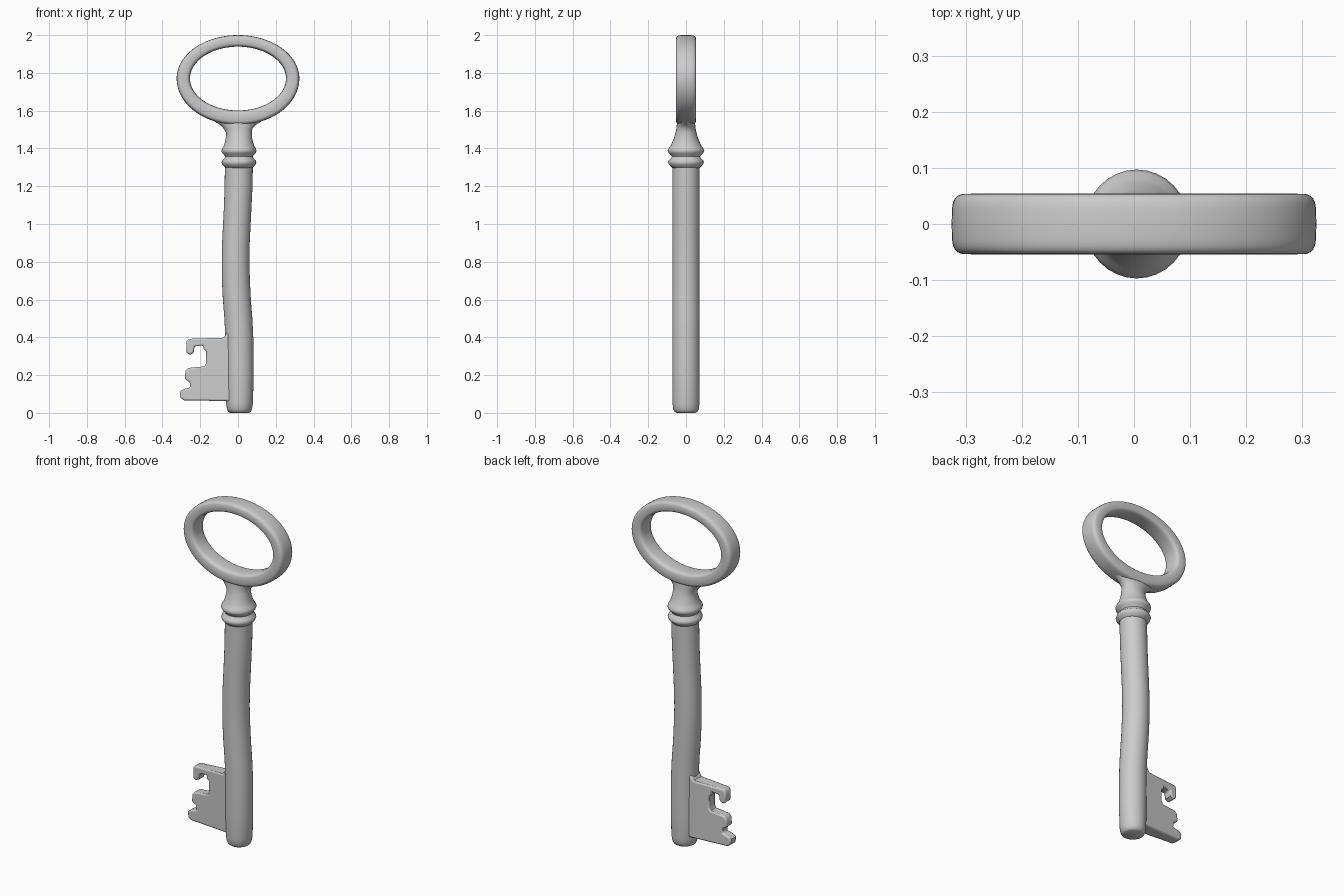
import bpy, bmesh
from math import cos, sin, pi, copysign, radians

if "Cube" in bpy.data.objects:
    bpy.data.objects.remove(bpy.data.objects["Cube"])


def finish(name, bm, angle=50):
    bmesh.ops.recalc_face_normals(bm, faces=bm.faces)
    me = bpy.data.meshes.new(name)
    bm.to_mesh(me)
    bm.free()
    me.shade_smooth()
    me.set_sharp_from_angle(angle=radians(angle))
    ob = bpy.data.objects.new(name, me)
    bpy.context.collection.objects.link(ob)
    return ob


def loft(name, loops, closed=False, angle=50):
    """Skin a list of point loops; cap the ends unless closed."""
    bm = bmesh.new()
    rows = [[bm.verts.new(p) for p in loop] for loop in loops]
    n = len(rows[0])
    pairs = list(zip(rows, rows[1:]))
    if closed:
        pairs.append((rows[-1], rows[0]))
    else:
        bm.faces.new(rows[0])
        bm.faces.new(rows[-1])
    for a, b in pairs:
        for i in range(n):
            j = (i + 1) % n
            bm.faces.new((a[i], a[j], b[j], b[i]))
    return finish(name, bm, angle)


def turned(name, stations, seg=32):
    """Stations are (z, x centre, x radius, y radius)."""
    angles = [2 * pi * i / seg for i in range(seg)]
    return loft(name, [[(cx + rx * cos(a), ry * sin(a), z) for a in angles]
                       for z, cx, rx, ry in stations])


# Slightly bent shaft with a rounded foot
shaft = [(0, .008, .050, .050), (.006, .008, .060, .060), (.02, .008, .066, .068),
         (.05, .008, .071, .071), (.2, .009, .074, .072), (.4, .007, .074, .072),
         (.5, .002, .074, .072), (.6, -.006, .074, .072), (.7, -.011, .074, .072),
         (.8, -.013, .073, .072), (.9, -.011, .073, .072), (1.0, -.006, .073, .072),
         (1.1, -.001, .073, .072), (1.2, .003, .074, .072), (1.33, .005, .074, .072)]
turned("shaft", shaft)

# Double collar and the neck that flares into the bow
collar = [(1.295, .070, .070), (1.305, .078, .080), (1.315, .088, .090),
          (1.327, .092, .095), (1.338, .088, .091), (1.348, .077, .079),
          (1.357, .073, .075), (1.366, .078, .080), (1.376, .089, .092),
          (1.388, .093, .097), (1.400, .089, .092), (1.412, .081, .082),
          (1.43, .075, .074), (1.46, .069, .062), (1.485, .069, .055),
          (1.505, .076, .051), (1.525, .095, .049), (1.55, .135, .046)]
turned("collar_and_neck", [(z, .005 if z < 1.5 else 0, rx, ry) for z, rx, ry in collar])

# Oval bow: rounded-square section swept between inner and outer ovals
SEG, SEC, CZ, HALF = 80, 24, 1.77, .054
loops = []
for i in range(SEG):
    a = 2 * pi * i / SEG
    ca, sa = cos(a), sin(a)
    ox, oz = .325 * ca, (.23 if sa > 0 else .245) * sa
    ix, iz = .254 * ca, .169 * sa
    loop = []
    for k in range(SEC):
        t = 2 * pi * k / SEC
        u = copysign(abs(cos(t)) ** .5, cos(t))
        v = copysign(abs(sin(t)) ** .5, sin(t))
        f = (u + 1) / 2
        loop.append((ix + (ox - ix) * f, HALF * v, CZ + iz + (oz - iz) * f))
    loops.append(loop)
loft("bow", loops, closed=True, angle=80)

# Toothed bit, thicker where it meets the shaft
outline = [(-.01, .44), (-.055, .43), (-.075, .398), (-.26, .392), (-.273, .378),
           (-.273, .318), (-.255, .308), (-.235, .318), (-.23, .352), (-.185, .358),
           (-.182, .338), (-.17, .328), (-.168, .262), (-.178, .246), (-.262, .238),
           (-.278, .222), (-.282, .178), (-.256, .163), (-.252, .135), (-.29, .125),
           (-.308, .112), (-.305, .08), (-.285, .066), (-.06, .063), (-.01, .055)]
bm = bmesh.new()
sides = []
for s in (-1, 1):
    sides.append([bm.verts.new((x, s * (.028 + .02 * max(0, (x + .2) / .2)), z))
                  for x, z in outline])
    bm.faces.new(sides[-1])
n = len(outline)
for i in range(n):
    j = (i + 1) % n
    bm.faces.new((sides[0][i], sides[0][j], sides[1][j], sides[1][i]))
bit = finish("bit", bm)
bevel = bit.modifiers.new("soft_edges", 'BEVEL')
bevel.width, bevel.segments = .008, 2
bevel.limit_method = 'ANGLE'
bevel.angle_limit = radians(60)
